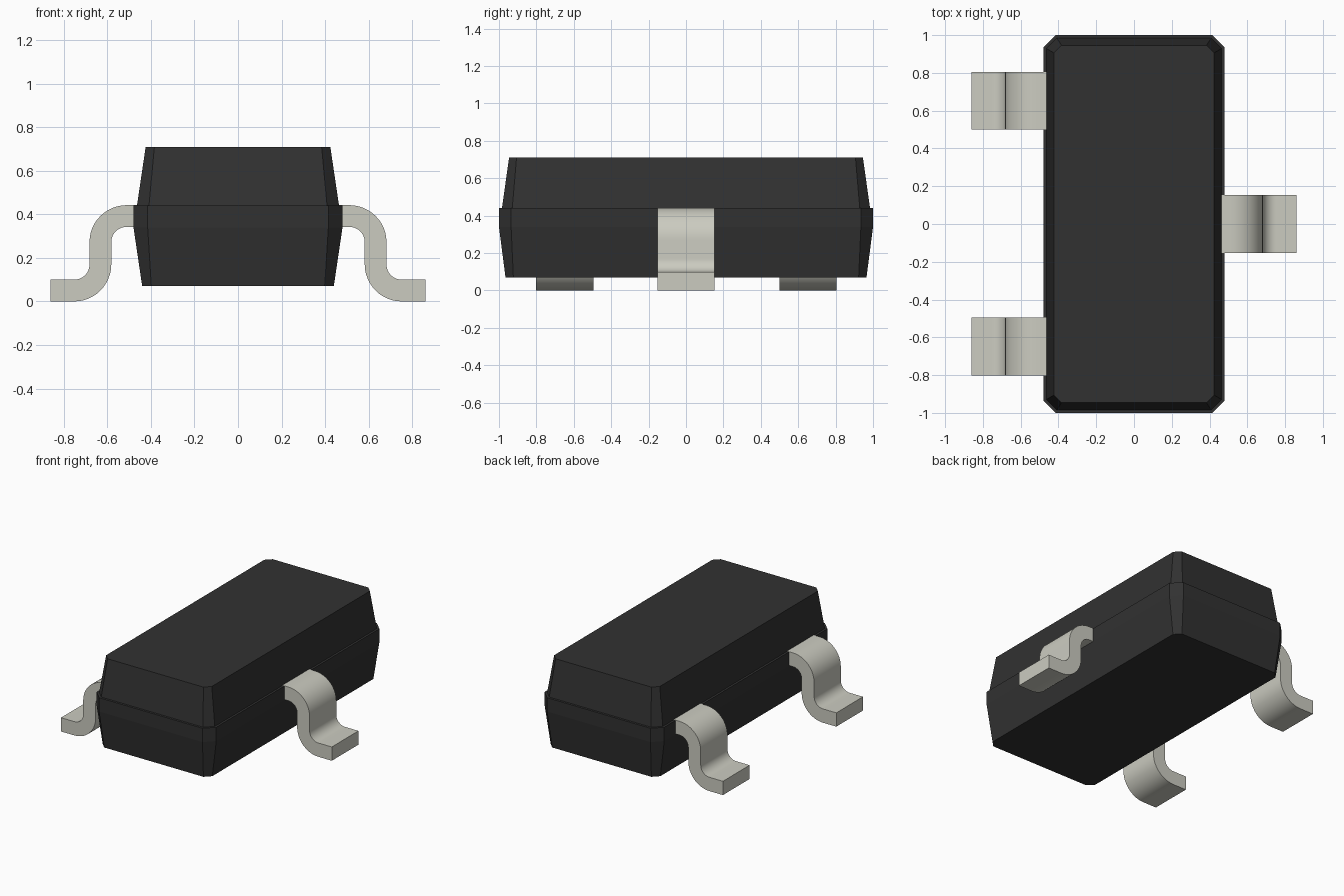
import bpy, bmesh, math

old = bpy.data.objects.get("Cube")
if old:
    bpy.data.objects.remove(old, do_unlink=True)


def material(name, rgb, rough, metal=0.0):
    m = bpy.data.materials.new(name)
    m.use_nodes = True
    m.diffuse_color = (*rgb, 1)
    bsdf = m.node_tree.nodes["Principled BSDF"]
    bsdf.inputs["Base Color"].default_value = (*rgb, 1)
    bsdf.inputs["Roughness"].default_value = rough
    bsdf.inputs["Metallic"].default_value = metal
    return m


black = material("black_epoxy", (0.031, 0.031, 0.031), 0.6)
tin = material("tinned_metal", (0.60, 0.60, 0.53), 0.5)


def loft(name, rings, mat):
    """Join equal-length rings of points with quads and cap both ends."""
    bm = bmesh.new()
    loops = [[bm.verts.new(p) for p in ring] for ring in rings]
    n = len(loops[0])
    for a, b in zip(loops, loops[1:]):
        for i in range(n):
            j = (i + 1) % n
            bm.faces.new((a[i], a[j], b[j], b[i]))
    bm.faces.new(loops[0])
    bm.faces.new(loops[-1])
    bmesh.ops.recalc_face_normals(bm, faces=bm.faces)
    mesh = bpy.data.meshes.new(name)
    bm.to_mesh(mesh)
    bm.free()
    mesh.materials.append(mat)
    obj = bpy.data.objects.new(name, mesh)
    bpy.context.collection.objects.link(obj)
    return obj


def octagon(x, y, c, z):
    """Rectangle with half sizes x, y and corners cut by c."""
    return [(x, y - c, z), (x - c, y, z), (c - x, y, z), (-x, y - c, z),
            (-x, c - y, z), (c - x, -y, z), (x - c, -y, z), (x, c - y, z)]


# Moulded package: tapered lower half, straight band, small ledge, tapered top
sections = [(0.44, 0.965, 0.042, 0.07), (0.48, 1.0, 0.065, 0.34),
            (0.48, 1.0, 0.065, 0.44), (0.464, 0.984, 0.055, 0.44),
            (0.424, 0.946, 0.04, 0.71)]
loft("package_body", [octagon(*s) for s in sections], black)

# Gull-wing lead outline in the xz plane, bent from strip 0.1 thick
OUTER, INNER, STEPS = 0.17, 0.07, 12


def arc(cx, cz, r, start, end):
    angles = [math.radians(start + (end - start) * i / STEPS) for i in range(STEPS + 1)]
    return [(cx + r * math.cos(a), cz + r * math.sin(a)) for a in angles]


top_side = [(0.455, 0.442)] + arc(0.512, 0.272, OUTER, 90, 0) \
    + arc(0.752, 0.17, INNER, 180, 270) + [(0.86, 0.10)]
under_side = [(0.455, 0.342)] + arc(0.512, 0.272, INNER, 90, 0) \
    + arc(0.752, 0.17, OUTER, 180, 270) + [(0.86, 0.0)]


def lead(name, side, y, half=0.153):
    rings = [[(side * ax, y - half, az), (side * ax, y + half, az),
              (side * bx, y + half, bz), (side * bx, y - half, bz)]
             for (ax, az), (bx, bz) in zip(top_side, under_side)]
    obj = loft(name, rings, tin)
    bpy.ops.object.select_all(action='DESELECT')
    obj.select_set(True)
    bpy.context.view_layer.objects.active = obj
    bpy.ops.object.shade_smooth_by_angle(angle=math.radians(30))


# One lead on the left, two on the right
lead("left_lead", 1, 0.0)
lead("right_front_lead", -1, -0.648)
lead("right_back_lead", -1, 0.652)
